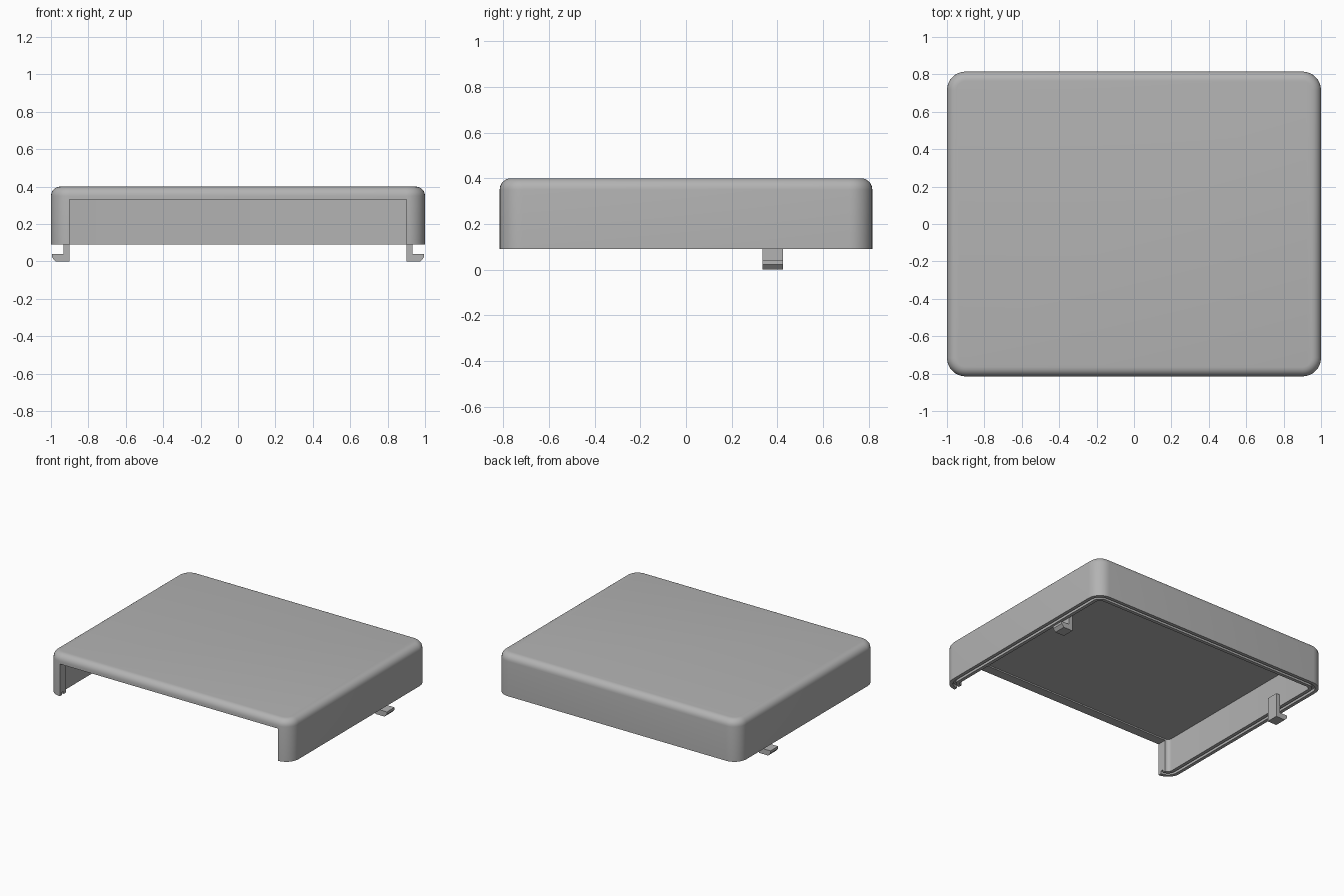
import bpy, bmesh, math

cube = bpy.data.objects.get("Cube")
if cube:
    bpy.data.objects.remove(cube, do_unlink=True)

HALF_X, HALF_Y = 1.0, 0.815
BASE, TOP, CEILING = 0.09, 0.40, 0.34
CORNER, FILLET, WALL = 0.10, 0.05, 0.07

grey = bpy.data.materials.new("plain grey")
grey.use_nodes = True
colour = (0.45, 0.45, 0.45, 1)
grey.diffuse_color = colour
grey.node_tree.nodes["Principled BSDF"].inputs["Base Color"].default_value = colour


def finish(bm, name):
    bmesh.ops.recalc_face_normals(bm, faces=bm.faces)
    mesh = bpy.data.meshes.new(name)
    bm.to_mesh(mesh)
    bm.free()
    mesh.materials.append(grey)
    obj = bpy.data.objects.new(name, mesh)
    bpy.context.collection.objects.link(obj)
    return obj


def activate(obj):
    bpy.ops.object.select_all(action='DESELECT')
    obj.select_set(True)
    bpy.context.view_layer.objects.active = obj


def rounded_ring(bm, inset, z, steps=8):
    """Rounded rectangle set in from the outer outline."""
    r = CORNER - inset
    ring = []
    for quarter, (sx, sy) in enumerate([(1, 1), (-1, 1), (-1, -1), (1, -1)]):
        for i in range(steps + 1):
            a = math.pi / 2 * (quarter + i / steps)
            ring.append(bm.verts.new((sx * (HALF_X - CORNER) + r * math.cos(a),
                                      sy * (HALF_Y - CORNER) + r * math.sin(a), z)))
    return ring


def box(name, x0, x1, y0, y1, z0, z1):
    bm = bmesh.new()
    bmesh.ops.create_cube(bm, size=1)
    for v in bm.verts:
        v.co = (x1 if v.co.x > 0 else x0, y1 if v.co.y > 0 else y0,
                z1 if v.co.z > 0 else z0)
    return finish(bm, name)


# Wall section from ceiling, round the grooved rim, up to the filleted top
section = [(WALL, CEILING), (WALL, BASE), (0.045, BASE), (0.045, BASE + 0.02),
           (0.025, BASE + 0.02), (0.025, BASE), (0, BASE)]
for i in range(7):
    a = math.pi / 2 * i / 6
    section.append((FILLET * (1 - math.cos(a)), TOP - FILLET + FILLET * math.sin(a)))

bm = bmesh.new()
rings = [rounded_ring(bm, inset, z) for inset, z in section]
for lower, upper in zip(rings, rings[1:]):
    for i in range(len(lower)):
        j = (i + 1) % len(lower)
        bm.faces.new((lower[i], lower[j], upper[j], upper[i]))
bm.faces.new(rings[0])
bm.faces.new(rings[-1])
cover = finish(bm, "cover_shell")

# Open front
cutter = box("front_opening_cutter", -0.9, 0.9, -1, -0.7, 0, 0.33)
cutter.hide_render = True
cut = cover.modifiers.new("front opening", 'BOOLEAN')
cut.object = cutter
cut.operation = 'DIFFERENCE'
cut.solver = 'EXACT'
activate(cover)
bpy.ops.object.modifier_apply(modifier=cut.name)
bpy.data.objects.remove(cutter, do_unlink=True)
bpy.ops.object.shade_smooth_by_angle(angle=math.radians(35))

# Snap clips: upright stem with an outward chamfered hook
clip_profile = [(0.90, 0), (0.975, 0), (0.995, 0.022), (0.995, 0.04),
                (0.932, 0.04), (0.932, 0.18), (0.90, 0.18)]
for side, label in ((1, "left"), (-1, "right")):
    bm = bmesh.new()
    face = bm.faces.new([bm.verts.new((side * x, 0.335, z)) for x, z in clip_profile])
    extruded = bmesh.ops.extrude_face_region(bm, geom=[face])
    for v in extruded["geom"]:
        if isinstance(v, bmesh.types.BMVert):
            v.co.y = 0.425
    finish(bm, label + "_snap_clip")
